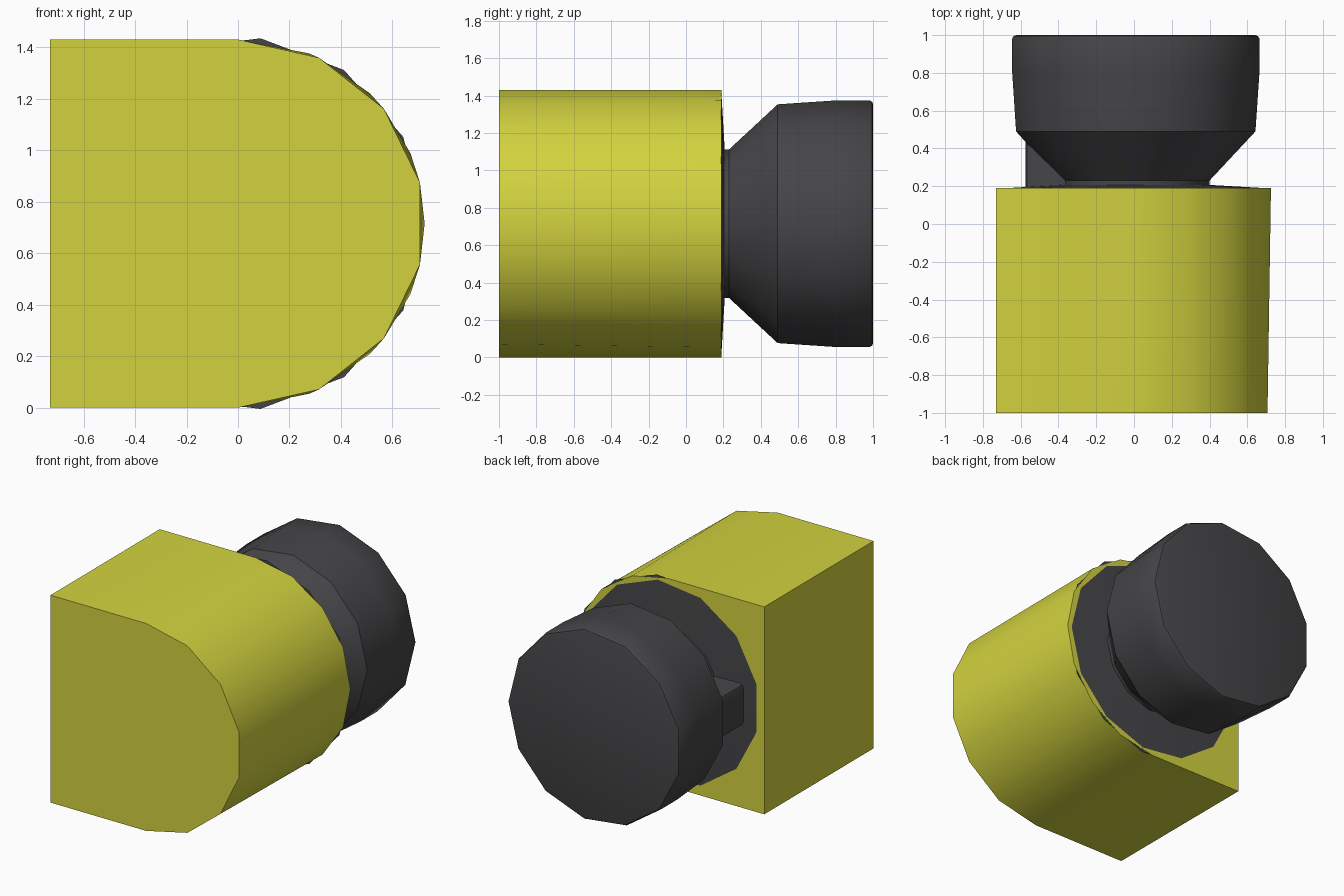
import bpy, bmesh
from math import sin, cos, pi, radians

if "Cube" in bpy.data.objects:
    bpy.data.objects.remove(bpy.data.objects["Cube"])

CZ = 0.715   # height of the shared axis
R = 0.725    # radius of the rounded side


def material(name, rgb):
    m = bpy.data.materials.new(name)
    m.diffuse_color = (*rgb, 1)
    m.use_nodes = True
    m.node_tree.nodes["Principled BSDF"].inputs["Base Color"].default_value = m.diffuse_color
    return m


yellow = material("yellow", (0.65, 0.65, 0.05))
dark = material("dark_grey", (0.06, 0.06, 0.065))


def finish(bm, name, mat):
    bmesh.ops.recalc_face_normals(bm, faces=bm.faces[:])
    me = bpy.data.meshes.new(name)
    bm.to_mesh(me)
    bm.free()
    me.materials.append(mat)
    ob = bpy.data.objects.new(name, me)
    bpy.context.collection.objects.link(ob)
    bpy.ops.object.select_all(action='DESELECT')
    ob.select_set(True)
    bpy.context.view_layer.objects.active = ob
    bpy.ops.object.shade_smooth_by_angle(angle=radians(30))
    return ob


# D-shaped body: 7-sided arc at the front blends into an 8-sided arc at the back
bm = bmesh.new()


def d_end(y, n):
    arc = [bm.verts.new((R * sin(pi * i / n), y, CZ + CZ * cos(pi * i / n)))
           for i in range(n + 1)]
    corners = [bm.verts.new((-0.73, y, z)) for z in (0, 2 * CZ)]
    bm.faces.new(arc + corners)
    return arc, corners


nf, nb = 7, 8
front, fc = d_end(-1.0, nf)
back, bc = d_end(0.19, nb)
i = j = 0
while i < nf or j < nb:
    if j == nb or (i < nf and (i + 1) / nf < (j + 1) / nb):
        bm.faces.new((front[i], front[i + 1], back[j]))
        i += 1
    else:
        bm.faces.new((front[i], back[j + 1], back[j]))
        j += 1
f_side = [front[-1]] + fc + [front[0]]
b_side = [back[-1]] + bc + [back[0]]
for k in range(3):
    bm.faces.new((f_side[k], f_side[k + 1], b_side[k + 1], b_side[k]))
finish(bm, "body", yellow)

# Turned knob: backing disc, neck, flared head (13 sides)
N = 13
profile = [(0.188, R), (0.207, 0.40), (0.23, 0.40), (0.49, 0.643),
           (0.80, 0.664), (0.982, 0.664), (0.995, 0.657), (1.0, 0.642)]
bm = bmesh.new()
rings = [[bm.verts.new((r * cos(2 * pi * k / N), y, CZ + r * sin(2 * pi * k / N)))
          for k in range(N)] for y, r in profile]
for a, b in zip(rings, rings[1:]):
    for k in range(N):
        m = (k + 1) % N
        bm.faces.new((a[k], a[m], b[m], b[k]))
bm.faces.new(rings[0])
bm.faces.new(rings[-1])
finish(bm, "knob", dark)

# Small bevelled stop block beside the neck
bm = bmesh.new()
bmesh.ops.create_cube(bm, size=1)
for v in bm.verts:
    v.co = (-0.3875 + v.co.x * 0.375, 0.375 + v.co.y * 0.37, CZ + v.co.z * 0.29)
edges = [e for e in bm.edges if all(v.co.x < -0.5 for v in e.verts)
         and abs(e.verts[0].co.y - e.verts[1].co.y) > 0.1]
bmesh.ops.bevel(bm, geom=edges, offset=0.03, segments=2, profile=0.5, affect='EDGES')
finish(bm, "stop_block", dark)
